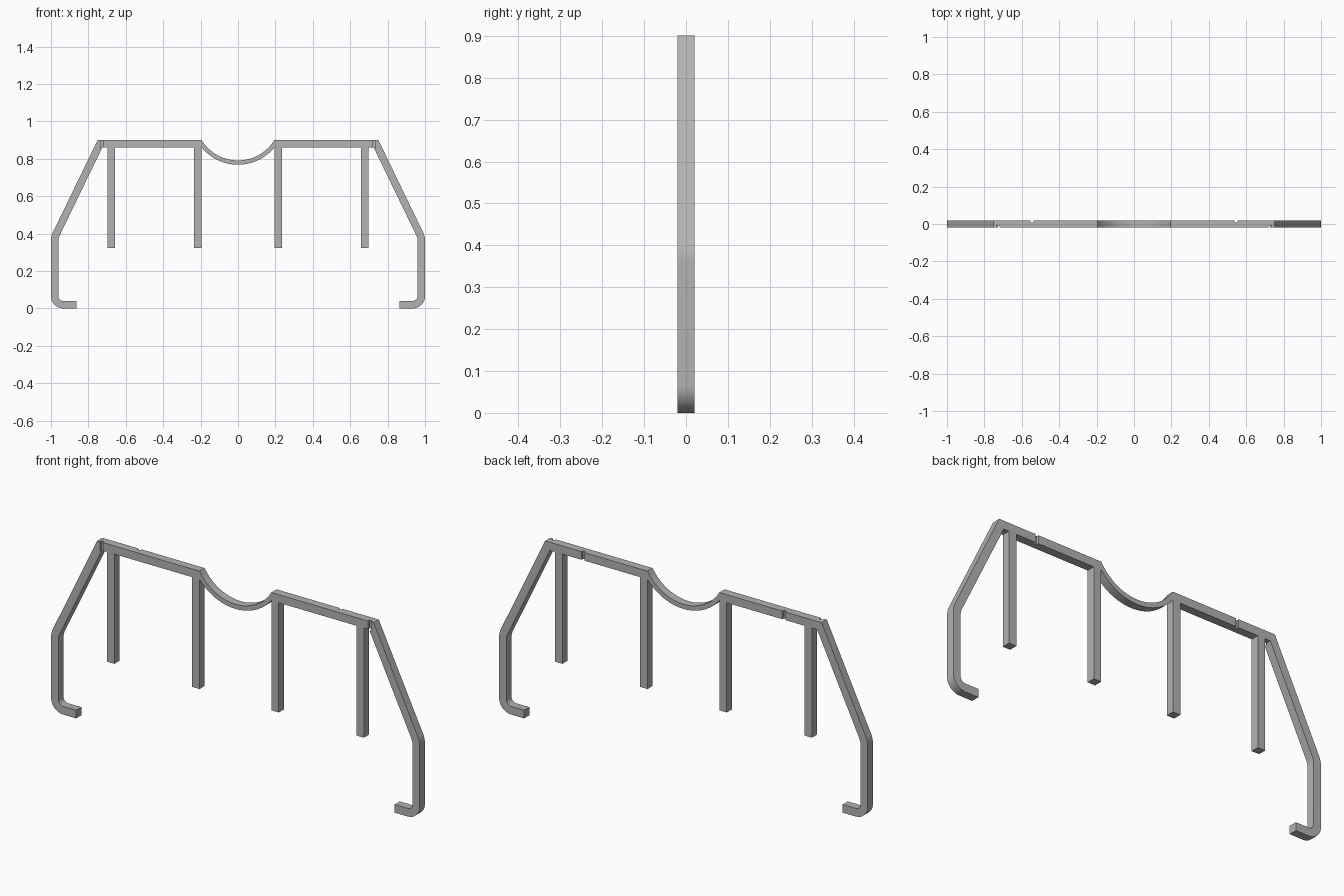
import bpy, bmesh, math
from mathutils import Vector

old = bpy.data.objects.get("Cube")
if old:
    bpy.data.objects.remove(old, do_unlink=True)

DEPTH = 0.04       # front-to-back thickness
TOP, UNDER = 0.901, 0.861

GREY = (0.45, 0.45, 0.45, 1)
grey = bpy.data.materials.new("plain grey")
grey.use_nodes = True
grey.diffuse_color = GREY
grey.node_tree.nodes["Principled BSDF"].inputs["Base Color"].default_value = GREY


def add_object(name, bm):
    mesh = bpy.data.meshes.new(name)
    bmesh.ops.recalc_face_normals(bm, faces=bm.faces)
    bm.to_mesh(mesh)
    bm.free()
    mesh.materials.append(grey)
    obj = bpy.data.objects.new(name, mesh)
    bpy.context.collection.objects.link(obj)
    return obj


def box(name, x0, x1, y0, y1, z0, z1):
    bm = bmesh.new()
    bmesh.ops.create_cube(bm, size=1)
    bmesh.ops.scale(bm, vec=(x1 - x0, y1 - y0, z1 - z0), verts=bm.verts)
    bmesh.ops.translate(bm, vec=((x0 + x1) / 2, (y0 + y1) / 2, (z0 + z1) / 2), verts=bm.verts)
    return add_object(name, bm)


def fillet(before, corner, after, radius, steps=8):
    """Points of a round corner."""
    a, b = (before - corner).normalized(), (after - corner).normalized()
    half = a.angle(b) / 2
    centre = corner + (a + b).normalized() * radius / math.sin(half)
    reach = radius / math.tan(half)
    start, end = corner + a * reach - centre, corner + b * reach - centre
    return [centre + start.lerp(end, i / steps).normalized() * radius for i in range(steps + 1)]


def dip(radius, steps=20):
    """Half of the sagging bridge arc, from the middle outwards."""
    sweep = math.asin(0.195 / radius)
    return [Vector((radius * math.sin(sweep * i / steps),
                    1.019 - radius * math.cos(sweep * i / steps))) for i in range(steps + 1)]


# Half outline: bridge top, bar, sloped leg, hook, then back along the inside
corners = [(0.75, TOP, 0), (1, 0.385, 0.1), (1, 0, 0.065), (0.864, 0, 0), (0.864, 0.04, 0),
           (0.96, 0.04, 0.025), (0.96, 0.376, 0.06), (0.725, UNDER, 0)]
upper, lower = dip(0.228), dip(0.251)
path = [upper[-1]] + [Vector(c[:2]) for c in corners] + [lower[-1]]
half = list(upper)
for i, (x, z, r) in enumerate(corners, 1):
    half += fillet(path[i - 1], path[i], path[i + 1], r) if r else [path[i]]
half += reversed(lower)
outline = half + [Vector((-p.x, p.y)) for p in reversed(half[1:-1])]

# Frame, extruded from the outline
bm = bmesh.new()
face = bm.faces.new([bm.verts.new((p.x, -DEPTH / 2, p.y)) for p in outline])
grown = bmesh.ops.extrude_face_region(bm, geom=[face])["geom"]
bmesh.ops.translate(bm, vec=(0, DEPTH, 0),
                    verts=[g for g in grown if isinstance(g, bmesh.types.BMVert)])
frame = add_object("frame", bm)

# Notches across the bar: outer pair in front, inner pair behind
notches = [(0.727, -0.03, -0.007), (0.545, 0.008, 0.03)]
for side, word in ((1, "left"), (-1, "right")):
    for x, y0, y1 in notches:
        cutter = box(word + "_notch_cutter", side * x - 0.008, side * x + 0.008, y0, y1, 0.855, 0.95)
        cutter.hide_render = True
        cutter.hide_viewport = True
        cut = frame.modifiers.new("notch", "BOOLEAN")
        cut.operation, cut.solver, cut.object = "DIFFERENCE", "EXACT", cutter

# Hanging posts
for side, word in ((1, "left"), (-1, "right")):
    for x, place in ((0.215, "inner"), (0.677, "outer")):
        box(f"{word}_{place}_post", side * x - 0.02, side * x + 0.02,
            -DEPTH / 2, DEPTH / 2, 0.323, UNDER)

bpy.ops.object.select_all(action="DESELECT")
frame.select_set(True)
bpy.context.view_layer.objects.active = frame
bpy.ops.object.shade_smooth_by_angle(angle=math.radians(30))
